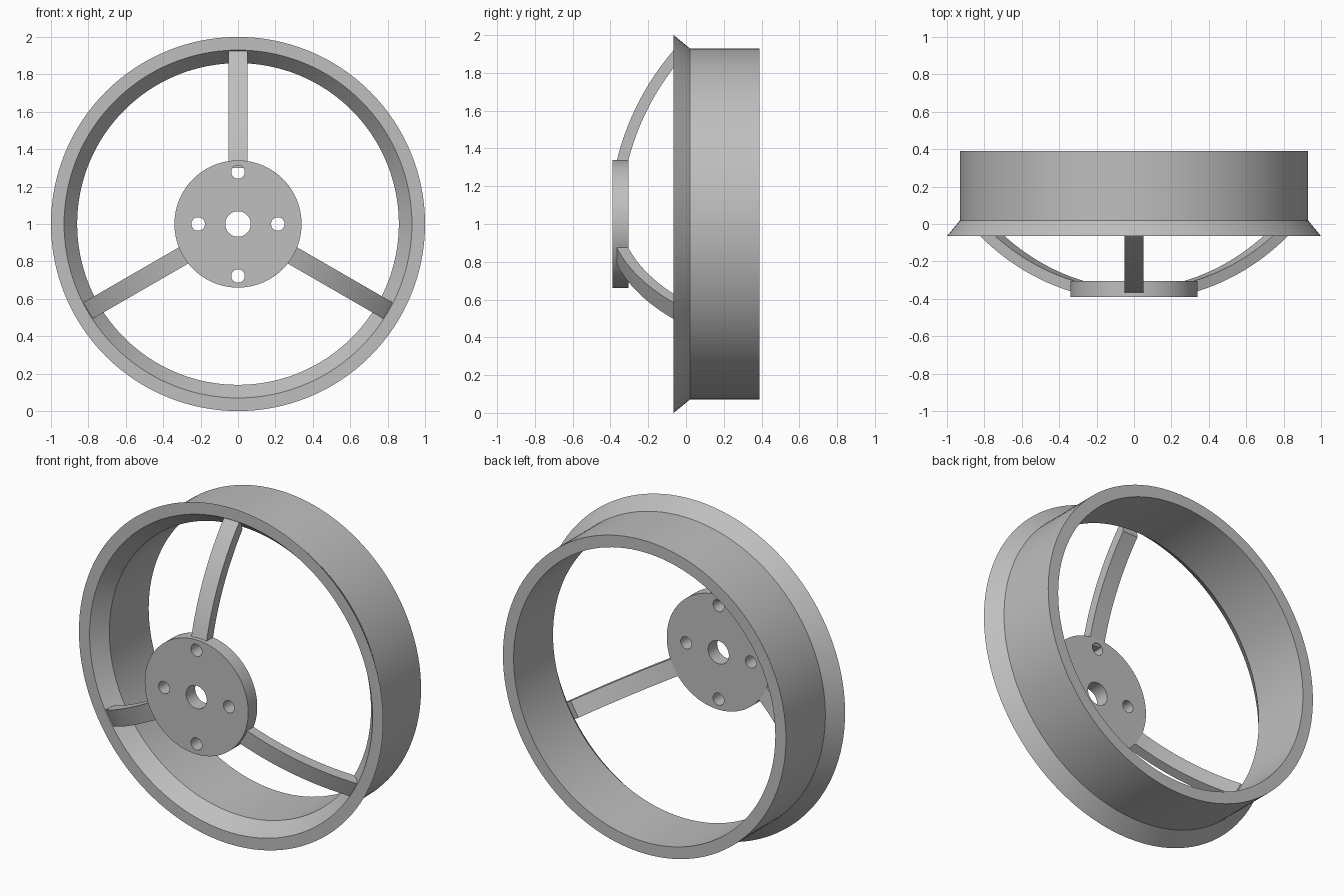
import bpy, bmesh
from math import sin, cos, pi, radians, sqrt
from mathutils import Matrix, Vector

cube = bpy.data.objects.get("Cube")
if cube:
    bpy.data.objects.remove(cube, do_unlink=True)

CENTRE = Vector((0, 0, 1))

metal = bpy.data.materials.new("grey metal")
metal.use_nodes = True
GREY = (0.52, 0.52, 0.52, 1)
metal.diffuse_color = GREY
metal.node_tree.nodes["Principled BSDF"].inputs["Base Color"].default_value = GREY


def finish(name, bm):
    bmesh.ops.recalc_face_normals(bm, faces=bm.faces)
    mesh = bpy.data.meshes.new(name)
    bm.to_mesh(mesh)
    bm.free()
    mesh.materials.append(metal)
    obj = bpy.data.objects.new(name, mesh)
    obj.location = CENTRE
    bpy.context.collection.objects.link(obj)
    return obj


def smooth(obj):
    bpy.ops.object.select_all(action='DESELECT')
    obj.select_set(True)
    bpy.context.view_layer.objects.active = obj
    bpy.ops.object.shade_smooth_by_angle(angle=radians(30))


def add_cylinder(bm, radius, y0, y1, x=0, z=0, segments=96):
    place = Matrix.Translation((x, (y0 + y1) / 2, z)) @ Matrix.Rotation(pi / 2, 4, 'X')
    bmesh.ops.create_cone(bm, cap_ends=True, segments=segments, radius1=radius,
                          radius2=radius, depth=y1 - y0, matrix=place)


# Rim: closed profile (radius, y) turned around the axle, with a flared front lip
profile = [(1.0, -0.065), (0.93, 0.02), (0.93, 0.39),
           (0.86, 0.39), (0.86, 0.02), (0.93, -0.065)]
STEPS = 128
bm = bmesh.new()
rings = []
for i in range(STEPS):
    a = 2 * pi * i / STEPS
    rings.append([bm.verts.new((r * sin(a), y, r * cos(a))) for r, y in profile])
for i, ring in enumerate(rings):
    after = rings[(i + 1) % STEPS]
    for j in range(len(profile)):
        k = (j + 1) % len(profile)
        bm.faces.new((ring[j], ring[k], after[k], after[j]))
smooth(finish("rim", bm))

# Hub disc with an axle hole and four bolt holes
bm = bmesh.new()
add_cylinder(bm, 0.34, -0.39, -0.305)
hub = finish("hub", bm)

bm = bmesh.new()
add_cylinder(bm, 0.068, -0.5, -0.2, segments=48)
for x, z in ((0.213, 0), (-0.213, 0), (0, 0.278), (0, -0.278)):
    add_cylinder(bm, 0.036, -0.5, -0.2, x, z, segments=32)
cutter = finish("hole_cutter", bm)
cutter.hide_render = True

cut = hub.modifiers.new("holes", 'BOOLEAN')
cut.operation = 'DIFFERENCE'
cut.solver = 'EXACT'
cut.object = cutter
bpy.ops.object.select_all(action='DESELECT')
hub.select_set(True)
bpy.context.view_layer.objects.active = hub
bpy.ops.object.modifier_apply(modifier=cut.name)
bpy.data.objects.remove(cutter, do_unlink=True)
smooth(hub)

# Spokes: rectangular bars curved along two concentric arcs
ARC_Y, FRONT_R, BACK_R, HALF = 1.003, 1.41, 1.351, 0.05


def arc_y(radius, r):
    return ARC_Y - sqrt(radius ** 2 - r ** 2)


def build_spoke(name, turn):
    bm = bmesh.new()
    sections = []
    count = 24
    for i in range(count + 1):
        t = i / count
        front = 0.3 + (0.95 - 0.3) * t
        back = 0.3 + (0.87 - 0.3) * t
        corners = [(-HALF, FRONT_R, front), (HALF, FRONT_R, front),
                   (HALF, BACK_R, back), (-HALF, BACK_R, back)]
        sections.append([bm.verts.new((x, arc_y(R, r), r)) for x, R, r in corners])
    for a, b in zip(sections, sections[1:]):
        for j in range(4):
            k = (j + 1) % 4
            bm.faces.new((a[j], a[k], b[k], b[j]))
    bm.faces.new(sections[0])
    bm.faces.new(sections[-1])
    bm.transform(Matrix.Rotation(turn, 4, 'Y'))
    smooth(finish(name, bm))


for n, name in enumerate(("top_spoke", "left_spoke", "right_spoke")):
    build_spoke(name, n * 2 * pi / 3)
